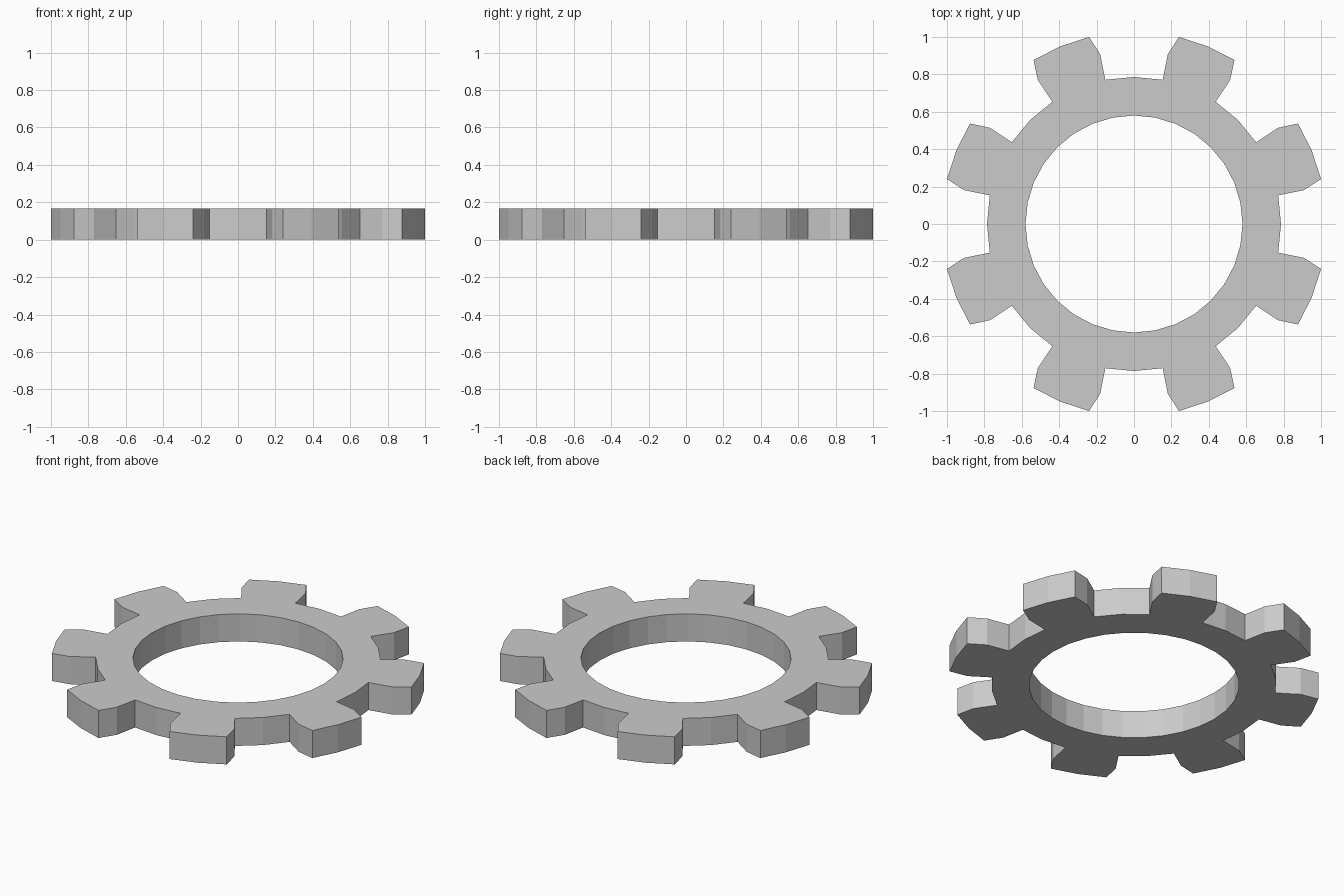
import bpy, bmesh
from math import sin, cos, radians

if "Cube" in bpy.data.objects:
    bpy.data.objects.remove(bpy.data.objects["Cube"])

TEETH = 8
STEP = 360 / TEETH / 4      # four ring segments per tooth pitch
HEIGHT = 0.168
R_BORE, R_ROOT, R_MID, R_TIP = 0.58, 0.786, 0.925, 1.0283
TIP_HALF = 9.0              # half angle of the tapered tooth tip

bm = bmesh.new()


def quad(corners):
    """Flat quad from (radius, angle) pairs."""
    bm.faces.new([bm.verts.new((r * cos(radians(a)), r * sin(radians(a)), 0))
                  for r, a in corners])


# Ring between bore and root circle
for i in range(TEETH * 4):
    a, b = i * STEP, (i + 1) * STEP
    quad([(R_BORE, a), (R_ROOT, a), (R_ROOT, b), (R_BORE, b)])

# Teeth: straight lower part, then tapered tip, in two halves each
for i in range(TEETH):
    c = (i + 0.5) * 360 / TEETH
    for s in (-1, 1):
        side, tip = c + s * STEP, c + s * TIP_HALF
        for loop in ([(R_ROOT, c), (R_ROOT, side), (R_MID, side), (R_MID, c)],
                     [(R_MID, c), (R_MID, side), (R_TIP, tip), (R_TIP, c)]):
            quad(loop)

bmesh.ops.remove_doubles(bm, verts=bm.verts[:], dist=1e-4)

# Thickness
res = bmesh.ops.extrude_face_region(bm, geom=bm.faces[:], use_keep_orig=True)
top = [v for v in res["geom"] if isinstance(v, bmesh.types.BMVert)]
bmesh.ops.translate(bm, verts=top, vec=(0, 0, HEIGHT))
bmesh.ops.recalc_face_normals(bm, faces=bm.faces[:])

mesh = bpy.data.meshes.new("gear_ring")
bm.to_mesh(mesh)
bm.free()
bpy.context.collection.objects.link(bpy.data.objects.new("gear_ring", mesh))
